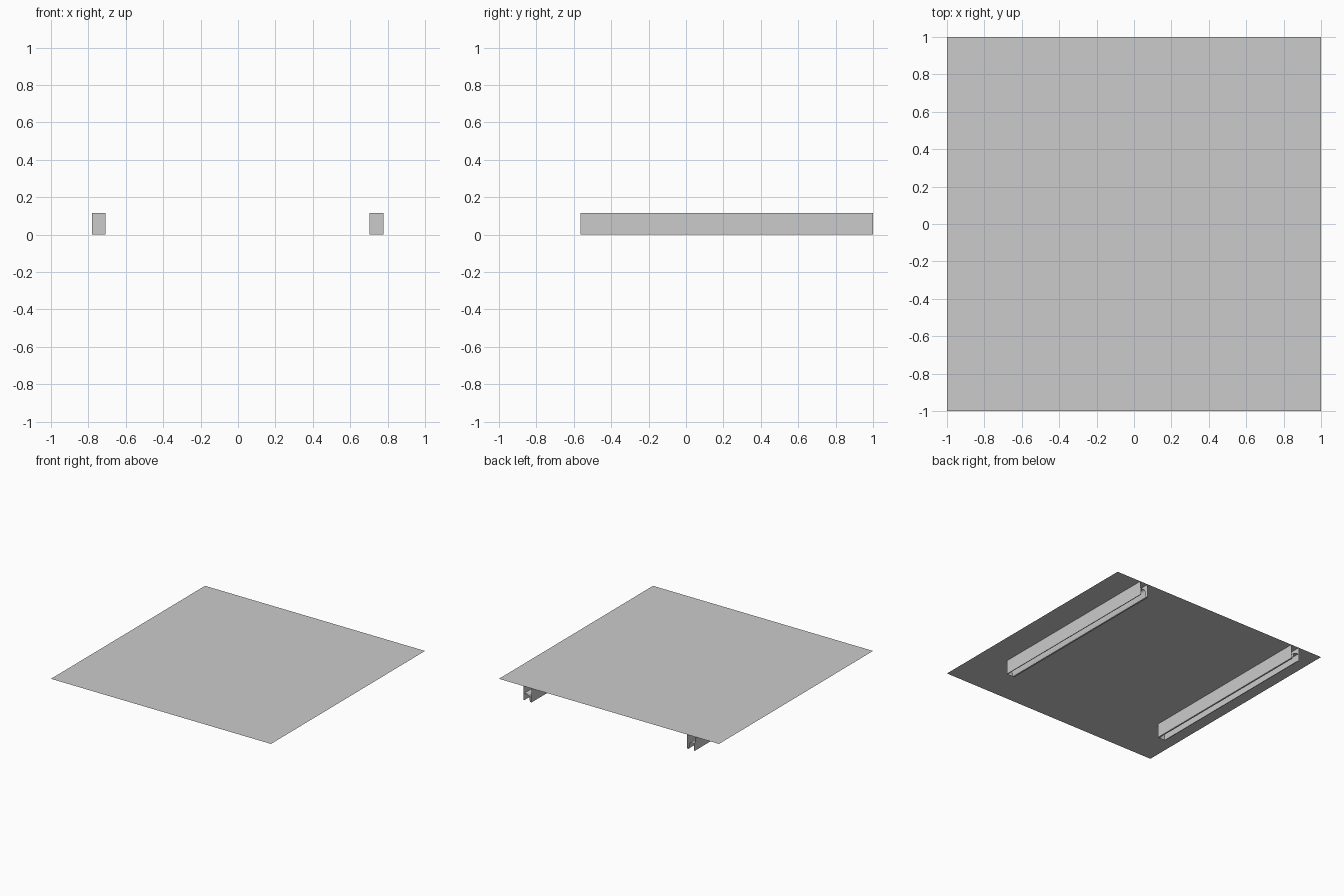
import bpy
import bmesh

if "Cube" in bpy.data.objects:
    bpy.data.objects.remove(bpy.data.objects["Cube"], do_unlink=True)

TOP = 0.115            # height of the deck sheet
OUTER, INNER = 0.779, 0.706
SHIFT = -0.002         # slight sideways offset of the slot pair
FRONT, BACK = -0.565, 1.0

grey = bpy.data.materials.new("plain_grey")
grey.use_nodes = True
colour = (0.6, 0.6, 0.6, 1)
grey.diffuse_color = colour
grey.node_tree.nodes["Principled BSDF"].inputs["Base Color"].default_value = colour


def make_object(name, bm):
    mesh = bpy.data.meshes.new(name)
    bm.to_mesh(mesh)
    bm.free()
    mesh.materials.append(grey)
    obj = bpy.data.objects.new(name, mesh)
    bpy.context.collection.objects.link(obj)
    return obj


# Deck: a thin sheet with two slots open at the back edge
bm = bmesh.new()
slots = [(-OUTER + SHIFT, -INNER + SHIFT), (INNER + SHIFT, OUTER + SHIFT)]
cuts = [-1.0, *slots[0], *slots[1], 1.0]
outline = [(-1, -1), (1, -1), (1, BACK)]
for x0, x1 in reversed(slots):
    outline += [(x1, BACK), (x1, FRONT), (x0, FRONT), (x0, BACK)]
outline.append((-1, BACK))
deck_face = bm.faces.new([bm.verts.new((x, y, TOP)) for x, y in outline])
bmesh.ops.triangulate(bm, faces=[deck_face])
make_object("deck", bm)

# Channel section, from the outer wall to the inner wall
section = [
    (OUTER, TOP), (OUTER, 0), (0.773, 0), (0.773, 0.058), (0.742, 0.058),
    (0.734, 0.054), (0.728, 0.043), (0.723, 0.015), (0.719, 0),
    (INNER, 0), (INNER, TOP),
]


def make_channel(name, side):
    bm = bmesh.new()
    front = [bm.verts.new((side * x + SHIFT, FRONT, z)) for x, z in section]
    back = [bm.verts.new((side * x + SHIFT, BACK, z)) for x, z in section]
    for i in range(len(section) - 1):
        bm.faces.new((front[i], front[i + 1], back[i + 1], back[i]))
    # Closed front end; the back end stays open
    cap = bm.faces.new(front)
    bmesh.ops.triangulate(bm, faces=[cap])
    bmesh.ops.recalc_face_normals(bm, faces=bm.faces)
    make_object(name, bm)


make_channel("left_channel", 1)
make_channel("right_channel", -1)
